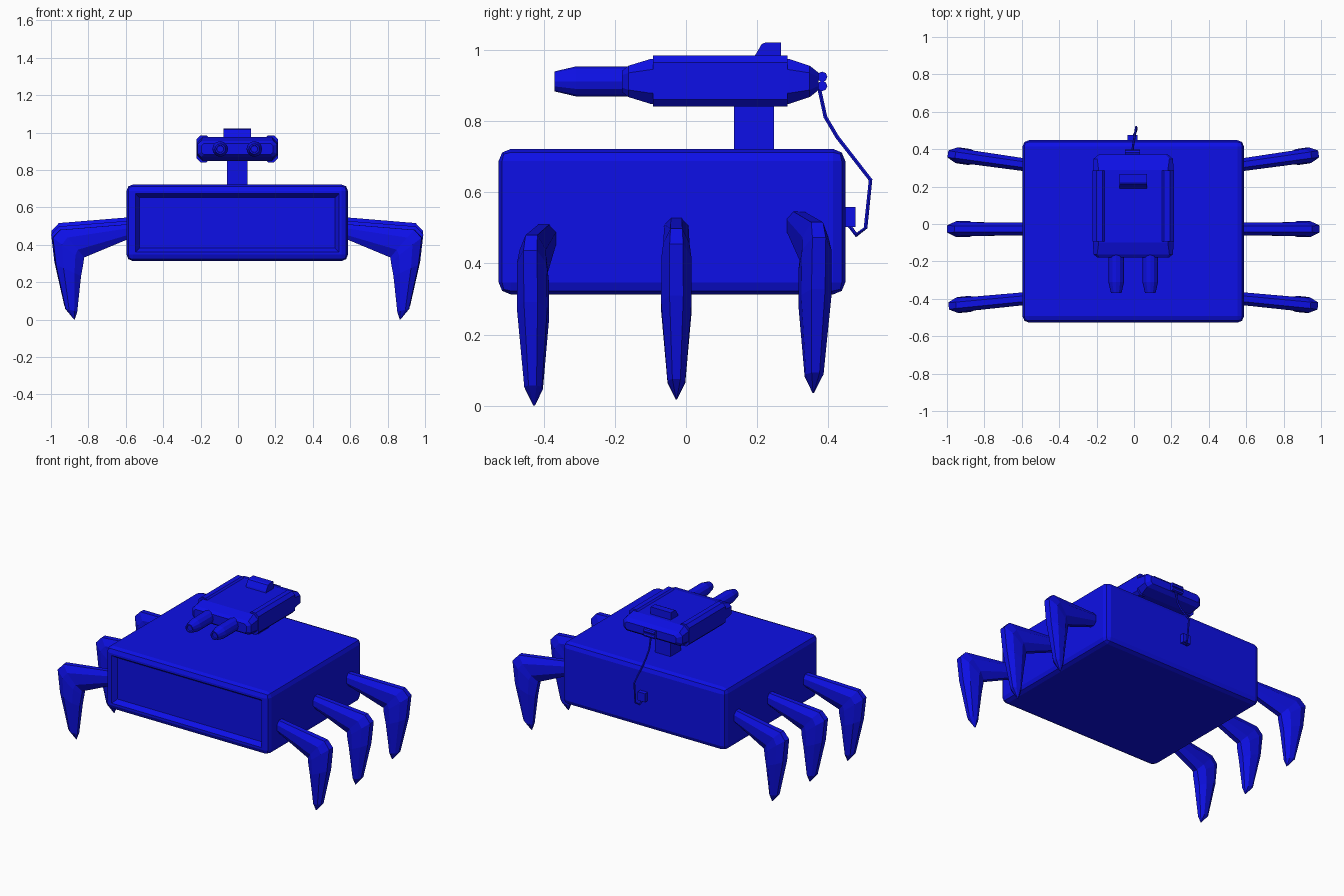
import bpy, bmesh, math
from mathutils import Vector, Matrix

if "Cube" in bpy.data.objects:
    bpy.data.objects.remove(bpy.data.objects["Cube"])

CX = -0.004  # symmetry plane of the model
blue = bpy.data.materials.new("blue")
blue.diffuse_color = (0.004, 0.005, 0.8, 1)
blue.use_nodes = True
blue.node_tree.nodes["Principled BSDF"].inputs["Base Color"].default_value = blue.diffuse_color


def finish(name, bm):
    bmesh.ops.recalc_face_normals(bm, faces=bm.faces)
    me = bpy.data.meshes.new(name)
    bm.to_mesh(me)
    bm.free()
    me.materials.append(blue)
    ob = bpy.data.objects.new(name, me)
    bpy.context.collection.objects.link(ob)
    return ob


def loft(name, rings):
    """Skin closed rings of equal length and cap both ends."""
    bm = bmesh.new()
    vs = [[bm.verts.new(p) for p in r] for r in rings]
    n = len(vs[0])
    for a, b in zip(vs, vs[1:]):
        for i in range(n):
            j = (i + 1) % n
            bm.faces.new((a[i], a[j], b[j], b[i]))
    bm.faces.new(vs[0])
    bm.faces.new(vs[-1])
    return finish(name, bm)


def box_bm(x0, x1, y0, y1, z0, z1):
    bm = bmesh.new()
    m = Matrix.Translation(((x0 + x1) / 2, (y0 + y1) / 2, (z0 + z1) / 2))
    m = m @ Matrix.Diagonal((x1 - x0, y1 - y0, z1 - z0, 1))
    bmesh.ops.create_cube(bm, size=1, matrix=m)
    return bm


def octagon(cx, y, cz, w, h, c):
    """Chamfered rectangle across the y axis."""
    pts = [(w, h - c), (w - c, h), (c - w, h), (-w, h - c),
           (-w, c - h), (c - w, -h), (w - c, -h), (w, c - h)]
    return [(cx + a, y, cz + b) for a, b in pts]


def circle(cx, y, cz, r, n=12):
    return [(cx + r * math.cos(2 * math.pi * i / n), y,
             cz + r * math.sin(2 * math.pi * i / n)) for i in range(n)]


# Body with rounded edges and a shallow front recess
bm = box_bm(CX - 0.592, CX + 0.592, -0.527, 0.448, 0.313, 0.722)
bmesh.ops.bevel(bm, geom=bm.edges[:], offset=0.034, segments=2,
                profile=0.5, affect='EDGES')
bm.normal_update()
front = max((f for f in bm.faces if f.normal.y < -0.99), key=lambda f: f.calc_area())
bmesh.ops.inset_region(bm, faces=[front], thickness=0.02)
bmesh.ops.inset_region(bm, faces=[front], thickness=0.03, depth=-0.03)
finish("body", bm)

# Neck
finish("neck", box_bm(CX - 0.056, CX + 0.056, 0.135, 0.247, 0.70, 0.88))

# Head shell
HZ = 0.912
shell = [(-0.18, 0.19, 0.03, 0.012), (-0.162, 0.213, 0.044, 0.02),
         (-0.10, 0.215, 0.063, 0.03), (0.29, 0.215, 0.063, 0.03),
         (0.348, 0.213, 0.044, 0.02), (0.372, 0.185, 0.025, 0.012)]
loft("head", [octagon(CX, y, HZ, w, h, c) for y, w, h, c in shell])

for side, label in ((-1, "left"), (1, "right")):
    # Side rails of the head
    loft(label + "_head_rail",
         [octagon(CX + side * 0.181, y, 0.913, 0.036, 0.072, 0.02) for y in (-0.093, 0.285)])
    # Tapered tubes at the front of the head
    loft(label + "_tube",
         [circle(CX + side * 0.091, y, HZ, r)
          for y, r in ((-0.15, 0.042), (-0.31, 0.042), (-0.37, 0.028), (-0.37, 0.02), (-0.362, 0.018))])

# Wedge block on top of the head
wedge = [(0.187, 0.965), (0.194, 0.985), (0.213, 1.017), (0.225, 1.022), (0.267, 1.022), (0.267, 0.965)]
loft("top_block", [[(CX + s * 0.073, y, z) for y, z in wedge] for s in (-1, 1)])

# Pair of small bars behind the head
for label, z in (("upper", 0.925), ("lower", 0.899)):
    ring = circle(0, 0, 0, 0.0145, 8)
    loft(label + "_rear_bar",
         [[(-0.008 + s * 0.04, 0.383 + a, z + b) for a, _, b in ring] for s in (-1, 1)])

# Socket on the back of the body
finish("rear_socket", box_bm(-0.036, 0.018, 0.44, 0.476, 0.503, 0.559))

# Hanging cable
path = [(-0.008, 0.375, 0.89), (-0.008, 0.392, 0.812), (-0.004, 0.425, 0.756),
        (0.012, 0.519, 0.635), (0.014, 0.505, 0.50), (0.002, 0.479, 0.48), (-0.008, 0.458, 0.508)]
path = [Vector(p) for p in path]
rings = []
for i, p in enumerate(path):
    t = (path[min(i + 1, len(path) - 1)] - path[max(i - 1, 0)]).normalized()
    u = Vector((1, 0, 0))
    u = (u - t * u.dot(t)).normalized()
    v = t.cross(u)
    rings.append([p + 0.006 * (u * math.cos(k * math.pi / 3) + v * math.sin(k * math.pi / 3))
                  for k in range(6)])
loft("cable", rings)

# Legs: outer point, inner point (outward, height) and half width of each section
sections = [((-0.03, 0.53), (-0.03, 0.458), 0.034),
            ((0.365, 0.498), (0.235, 0.35), 0.037),
            ((0.405, 0.455), (0.238, 0.325), 0.042),
            ((0.388, 0.31), (0.252, 0.25), 0.043),
            ((0.335, 0.075), (0.272, 0.06), 0.025),
            ((0.288, 0.018), (0.284, 0.018), 0.002)]
# Octagonal outline: position from inner to outer, share of width
outline = [(1, 0.45), (0.72, 1), (0.28, 1), (0, 0.45),
           (0, -0.45), (0.28, -1), (0.72, -1), (1, -0.45)]


def leg(name, side, root_y, yaw, dz, reach):
    c, s = math.cos(math.radians(yaw)), math.sin(math.radians(yaw))
    rings = []
    for (ou, oz), (iu, iz), w in sections:
        ring = []
        for t, k in outline:
            u = (iu + (ou - iu) * t) * reach
            z = iz + (oz - iz) * t + dz
            v = k * w
            ring.append((CX + side * (0.59 + u * c - v * s), root_y + u * s + v * c, z))
        rings.append(ring)
    loft(name, rings)


for side, label in ((-1, "left"), (1, "right")):
    leg(label + "_front_leg", side, -0.40, -5.5, -0.018, 0.985)
    leg(label + "_middle_leg", side, -0.027, 0, 0.0, 1.0)
    leg(label + "_back_leg", side, 0.318, 8, 0.018, 1.0)
